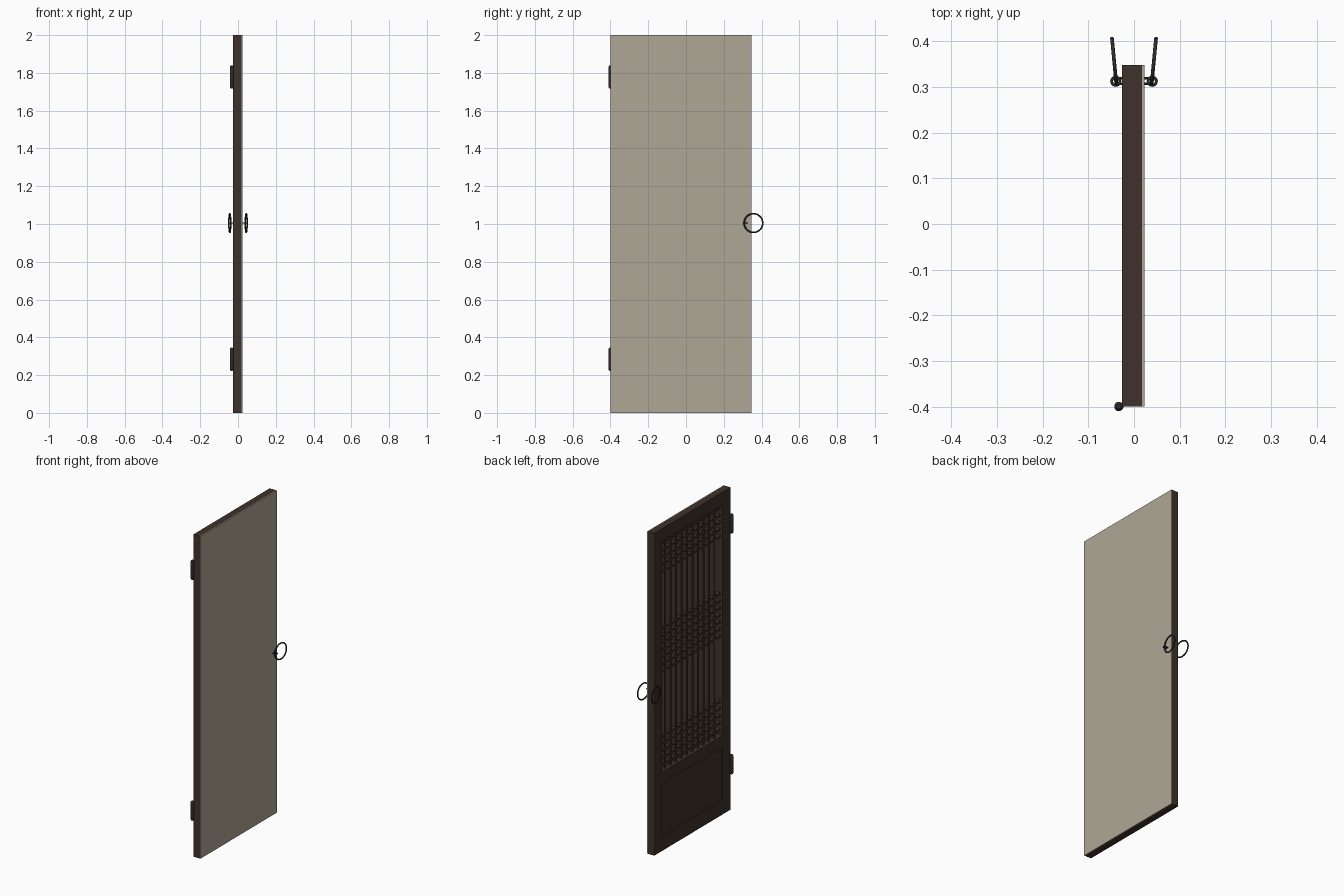
import bpy, bmesh, math
from mathutils import Vector, Matrix

if "Cube" in bpy.data.objects:
    bpy.data.objects.remove(bpy.data.objects["Cube"])


def mat(name, rgb):
    m = bpy.data.materials.new(name)
    m.diffuse_color = (*rgb, 1)
    m.use_nodes = True
    m.node_tree.nodes["Principled BSDF"].inputs["Base Color"].default_value = m.diffuse_color
    return m


WOOD = mat("dark wood", (0.05, 0.032, 0.023))
PAPER = mat("paper", (0.43, 0.39, 0.31))
IRON = mat("black iron", (0.026, 0.026, 0.028))


def finish(name, bm, m, smooth=False):
    me = bpy.data.meshes.new(name)
    bmesh.ops.recalc_face_normals(bm, faces=bm.faces[:])
    for f in bm.faces:
        f.smooth = smooth
    bm.to_mesh(me)
    bm.free()
    me.materials.append(m)
    ob = bpy.data.objects.new(name, me)
    bpy.context.collection.objects.link(ob)
    return ob


def box(name, x, y, z, m=WOOD):
    bm = bmesh.new()
    c = Vector((sum(x) / 2, sum(y) / 2, sum(z) / 2))
    s = Matrix.Diagonal((x[1] - x[0], y[1] - y[0], z[1] - z[0], 1))
    bmesh.ops.create_cube(bm, size=1, matrix=Matrix.Translation(c) @ s)
    return finish(name, bm, m)


def torus(name, loc, R, r, rot, n=40, k=10):
    bm = bmesh.new()
    M = Matrix.Translation(loc) @ rot
    rings = []
    for i in range(n):
        a = math.tau * i / n
        rings.append([bm.verts.new(M @ Vector((
            (R + r * math.cos(math.tau * j / k)) * math.cos(a),
            (R + r * math.cos(math.tau * j / k)) * math.sin(a),
            r * math.sin(math.tau * j / k)))) for j in range(k)])
    for i in range(n):
        p, q = rings[i], rings[(i + 1) % n]
        for j in range(k):
            bm.faces.new((p[j], q[j], q[(j + 1) % k], p[(j + 1) % k]))
    return finish(name, bm, IRON, True)


def lathe(name, profile, loc, rot=Matrix.Identity(4), n=20):
    bm = bmesh.new()
    M = Matrix.Translation(loc) @ rot
    rings = [[bm.verts.new(M @ Vector((r * math.cos(math.tau * i / n),
                                       r * math.sin(math.tau * i / n), z)))
              for i in range(n)] for r, z in profile]
    for p, q in zip(rings, rings[1:]):
        for i in range(n):
            bm.faces.new((p[i], p[(i + 1) % n], q[(i + 1) % n], q[i]))
    bm.faces.new(rings[0])
    bm.faces.new(rings[-1])
    ob = finish(name, bm, IRON, True)
    bpy.ops.object.select_all(action='DESELECT')
    bpy.context.view_layer.objects.active = ob
    ob.select_set(True)
    bpy.ops.object.shade_smooth_by_angle(angle=math.radians(35))
    return ob


# frame and paper sheet
XF, XB = -0.026, 0.0175
Y0, Y1, YI0, YI1 = -0.40, 0.348, -0.322, 0.272
box("hinge_stile", (XF, XB), (Y0, YI0), (0, 2))
box("latch_stile", (XF, XB), (YI1, Y1), (0, 2))
for nm, z in (("bottom_rail", (0, 0.09)), ("middle_rail", (0.418, 0.49)),
              ("top_rail", (1.92, 2))):
    box(nm, (XF, XB), (YI0, YI1), z)
box("lower_panel", (-0.018, XB), (YI0, YI1), (0.09, 0.418))
box("paper_sheet", (XB, 0.0225), (Y0, Y1), (0, 2), PAPER)

# lattice: upright bars and three groups of cross bars
W = 0.007
N = 10
for i in range(1, N + 1):
    y = YI0 + (YI1 - YI0) * i / (N + 1)
    box("upright_bar", (-0.010, XB), (y - W, y + W), (0.49, 1.92))
for zc, n in ((0.61, 5), (1.235, 7), (1.81, 5)):
    for i in range(n):
        z = zc + (i - (n - 1) / 2) * 0.044
        box("cross_bar", (-0.012, XB), (YI0, YI1), (z - W, z + W))

# hinge barrels with rounded ends
for z in (0.284, 1.778):
    lathe("hinge_barrel", [(0.005, -0.061), (0.0085, -0.058), (0.0102, -0.052),
                           (0.0102, 0.052), (0.0085, 0.058), (0.005, 0.061)],
          (-0.033, -0.40, z))

# ring pulls on both faces: split eyelet plus hanging ring
tilt = 0.095
for s in (-1, 1):
    torus("pull_eyelet", (s * 0.040, 0.313, 1.005), 0.009, 0.0032,
          Matrix.Identity(4), 24, 8)
    for dy in (-0.006, 0.006):
        lathe("eyelet_prong", [(0.0028, -0.009), (0.0028, 0.009)],
              (s * 0.027, 0.313 + dy, 1.005), Matrix.Rotation(math.pi / 2, 4, 'Y'), 10)
    torus("pull_ring", (s * 0.0435, 0.357, 1.005), 0.0495, 0.0042,
          Matrix.Rotation(-s * tilt, 4, 'Z') @ Matrix.Rotation(math.pi / 2, 4, 'Y'))
